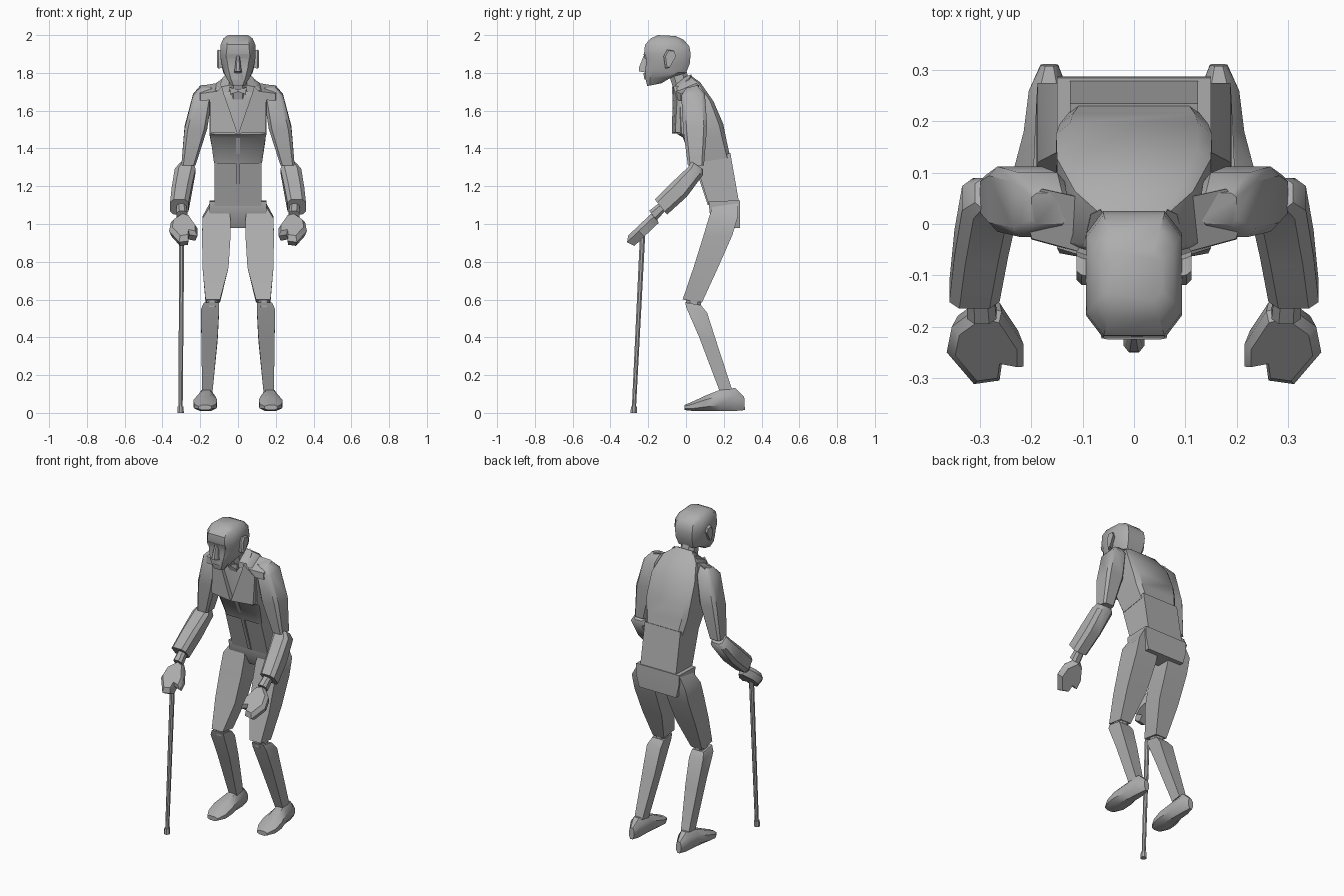
import bpy, bmesh, math
from mathutils import Vector

grey = bpy.data.materials.new("dark_grey")
grey.diffuse_color = (.42, .42, .42, 1)


def finish(name, bm, mirror):
    bmesh.ops.recalc_face_normals(bm, faces=bm.faces)
    for f in bm.faces:
        f.smooth = True
    me = bpy.data.meshes.new(name)
    bm.to_mesh(me)
    bm.free()
    me.set_sharp_from_angle(angle=math.radians(38))
    me.materials.append(grey)
    ob = bpy.data.objects.new(name, me)
    bpy.context.collection.objects.link(ob)
    if mirror:
        ob.modifiers.new("mirror", 'MIRROR')
    return ob


def bridge(bm, rings):
    n = len(rings[0])
    for a, b in zip(rings, rings[1:]):
        for i in range(n):
            j = (i + 1) % n
            bm.faces.new((a[i], a[j], b[j], b[i]))
    bm.faces.new(rings[0])
    bm.faces.new(rings[-1])


def loft(name, rows, c=0.25, mirror=False):
    """Rows: x0, x1, front y, front z, back y, back z; box or chamfered box."""
    bm = bmesh.new()
    uv = [(c, 0), (1 - c, 0), (1, c), (1, 1 - c), (1 - c, 1), (c, 1), (0, 1 - c), (0, c)]
    if c == 0:
        uv = [(0, 0), (1, 0), (1, 1), (0, 1)]
    rings = []
    for x0, x1, yf, zf, yb, zb in rows:
        rings.append([bm.verts.new((x0 + u * (x1 - x0), yf + v * (yb - yf),
                                    zf + v * (zb - zf))) for u, v in uv])
    bridge(bm, rings)
    return finish(name, bm, mirror)


def body(name, rows, c=0.25):
    return loft(name, [(-w, w, *p) for w, *p in rows], c)


def plate(name, pts, layers, mirror=False):
    """Outline repeated in layers of (offset, scale about its centre)."""
    bm = bmesh.new()
    pts = [Vector(p) for p in pts]
    mid = sum(pts, Vector()) / len(pts)
    bridge(bm, [[bm.verts.new(mid + (p - mid) * s + Vector(o)) for p in pts]
                for o, s in layers])
    return finish(name, bm, mirror)


# Head and face
body("head", [
    (.036, -.205, 1.73, -.13, 1.745), (.06, -.215, 1.77, -.08, 1.775),
    (.079, -.215, 1.82, 0, 1.80), (.09, -.21, 1.865, .02, 1.85),
    (.094, -.222, 1.90, .025, 1.90), (.092, -.217, 1.95, .018, 1.94),
    (.078, -.185, 1.983, -.012, 1.975), (.055, -.15, 2.0, -.055, 1.995)], .18)
body("neck", [(.05, -.05, 1.66, .03, 1.70), (.045, -.09, 1.79, .0, 1.82)])
body("nose", [(.02, -.25, 1.808, -.20, 1.80), (.016, -.248, 1.83, -.20, 1.83),
              (.009, -.225, 1.89, -.20, 1.89)])
body("brow", [(.062, -.218, 1.875, -.20, 1.875), (.064, -.225, 1.90, -.20, 1.90)], .1)
body("moustache", [(.04, -.22, 1.765, -.18, 1.765), (.022, -.226, 1.80, -.18, 1.80)])
plate("ear", [(.092, y, z) for y, z in
              [(-.115, 1.82), (-.095, 1.825), (-.06, 1.89), (-.07, 1.92),
               (-.105, 1.925), (-.125, 1.89)]],
      [((-.02, 0, 0), .8), ((.01, .005, 0), .95), ((.02, .012, 0), .85)], True)

# Torso, waist and hips
body("jacket", [
    (.127, .04, 1.32, .235, 1.352), (.145, -.012, 1.455, .215, 1.44),
    (.152, -.045, 1.475, .197, 1.53), (.15, -.05, 1.66, .145, 1.65),
    (.115, -.05, 1.72, .075, 1.75), (.06, -.04, 1.74, .02, 1.79)], .09)
body("waist", [(.125, .13, 1.07, .285, 1.09), (.125, .05, 1.33, .235, 1.375)], 0)
body("hips", [(.13, .17, .98, .285, .98), (.15, .125, 1.06, .287, 1.06),
              (.15, .12, 1.12, .285, 1.125)], 0)
body("button_strip", [(.011, .115, 1.10, .15, 1.10), (.011, .043, 1.32, .08, 1.32),
                      (.011, -.017, 1.455, .05, 1.455)], 0)

# Lapels, collar, shoulders and bow tie
plate("lapel", [(.002, -.063, 1.48), (.145, -.045, 1.485), (.15, -.035, 1.66),
                (.085, -.055, 1.73), (.075, -.058, 1.69)],
      [((0, .02, 0), 1), ((0, -.012, 0), 1)], True)
plate("collar", [(.045, -.06, 1.73), (.10, -.045, 1.72), (.085, .02, 1.77),
                 (.065, .03, 1.79), (.05, 0, 1.78)],
      [((0, 0, -.03), 1), ((0, 0, .003), .95)], True)
plate("bow_tie", [(0, -.07, 1.70), (.042, -.07, 1.685), (.046, -.07, 1.725), (0, -.07, 1.71)],
      [((0, .025, 0), 1), ((0, -.003, 0), .95)], True)
plate("shoulder_yoke", [(.09, -.06, 1.70), (.2, -.03, 1.685), (.22, .03, 1.70),
                        (.18, .07, 1.73), (.09, .05, 1.745)],
      [((0, 0, -.035), 1), ((0, 0, .005), .97)], True)

# Arms
loft("upper_arm", [
    (.13, .20, 0, 1.72, .06, 1.735), (.135, .238, -.025, 1.68, .10, 1.69),
    (.163, .283, -.015, 1.50, .112, 1.52), (.225, .30, .01, 1.31, .095, 1.31)], .14, True)
loft("forearm", [
    (.235, .31, .03, 1.33, .09, 1.29), (.225, .335, .01, 1.30, .09, 1.26),
    (.245, .35, -.08, 1.215, .005, 1.145), (.262, .36, -.165, 1.13, -.10, 1.05)], .2, True)
loft("wrist", [(.275, .325, -.13, 1.12, -.10, 1.08),
               (.268, .325, -.195, 1.07, -.155, 1.02)], .25, True)

# Hands, one slanted outline with a thumb
outline = [(.30, -.16), (.355, -.2), (.365, -.25), (.312, -.312), (.262, -.305),
           (.257, -.27), (.215, -.278), (.215, -.235), (.258, -.17)]
plate("hand", [(x, y, 1.01 + (y + .2) * .95) for x, y in outline],
      [((0, .028, -.03), .84), ((0, 0, 0), 1), ((0, -.008, .022), .8)], True)

# Legs
loft("thigh", [
    (.05, .15, .14, 1.09, .275, 1.11), (.04, .188, .12, 1.03, .275, 1.04),
    (.04, .19, .09, .93, .245, .94), (.05, .188, .04, .77, .17, .77),
    (.095, .172, -.018, .60, .085, .585)], 0, True)
loft("knee", [(.105, .168, .0, .61, .08, .59), (.105, .168, 0, .56, .08, .56)], .25, True)
loft("shin", [
    (.10, .18, -.005, .585, .08, .57), (.10, .196, .005, .55, .112, .53),
    (.108, .194, .07, .40, .16, .38), (.135, .19, .18, .11, .245, .12)], 0, True)
loft("shoe", [
    (.14, .21, -.008, .015, -.008, .042), (.115, .233, .04, .01, .04, .062),
    (.11, .236, .10, .01, .10, .09), (.122, .215, .18, .01, .18, .122),
    (.128, .205, .26, .01, .26, .132), (.148, .182, .312, .015, .308, .085)], .27, True)


# Walking cane
def cane_row(z, r):
    x, y = -.304 + .006 * z, -.277 + .05 * z
    return (x - r, x + r, y - r, z, y + r, z)


loft("cane", [cane_row(.03, .011), cane_row(.97, .014)], .29)
loft("cane_tip", [cane_row(0, .017), cane_row(.035, .016)], .29)
